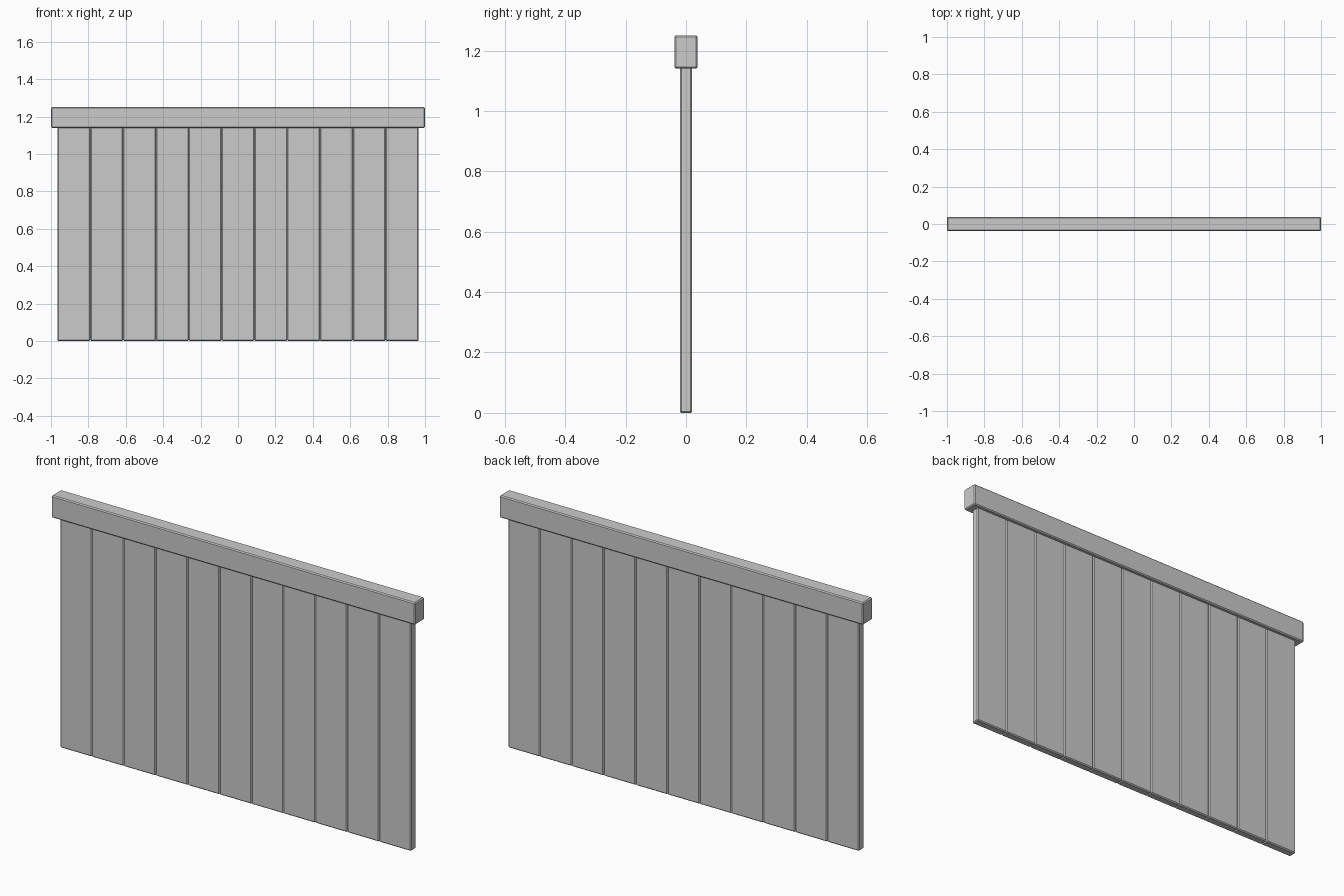
import bpy

if "Cube" in bpy.data.objects:
    bpy.data.objects.remove(bpy.data.objects["Cube"])

RAIL_BOTTOM, TOP = 1.14, 1.25
PLANKS, SPAN = 11, 1.93


def box(name, x, z0, z1, width, depth, bevel, segments):
    """Box with softened edges, resting between z0 and z1."""
    bpy.ops.mesh.primitive_cube_add(size=1, location=(x, 0, (z0 + z1) / 2))
    ob = bpy.context.object
    ob.name = name
    ob.scale = (width, depth, z1 - z0)
    bpy.ops.object.transform_apply(location=False, rotation=False, scale=True)
    mod = ob.modifiers.new("soft_edges", 'BEVEL')
    mod.width = bevel
    mod.segments = segments
    return ob


# Row of vertical planks, the chamfers forming V grooves between them
pitch = SPAN / PLANKS
for i in range(PLANKS):
    x = (i - (PLANKS - 1) / 2) * pitch
    box(f"plank_{i + 1}", x, 0, RAIL_BOTTOM + 0.01, pitch, 0.041, 0.005, 1)

# Capping rail along the top
box("top_rail", 0, RAIL_BOTTOM, TOP, 2.0, 0.076, 0.005, 1)
